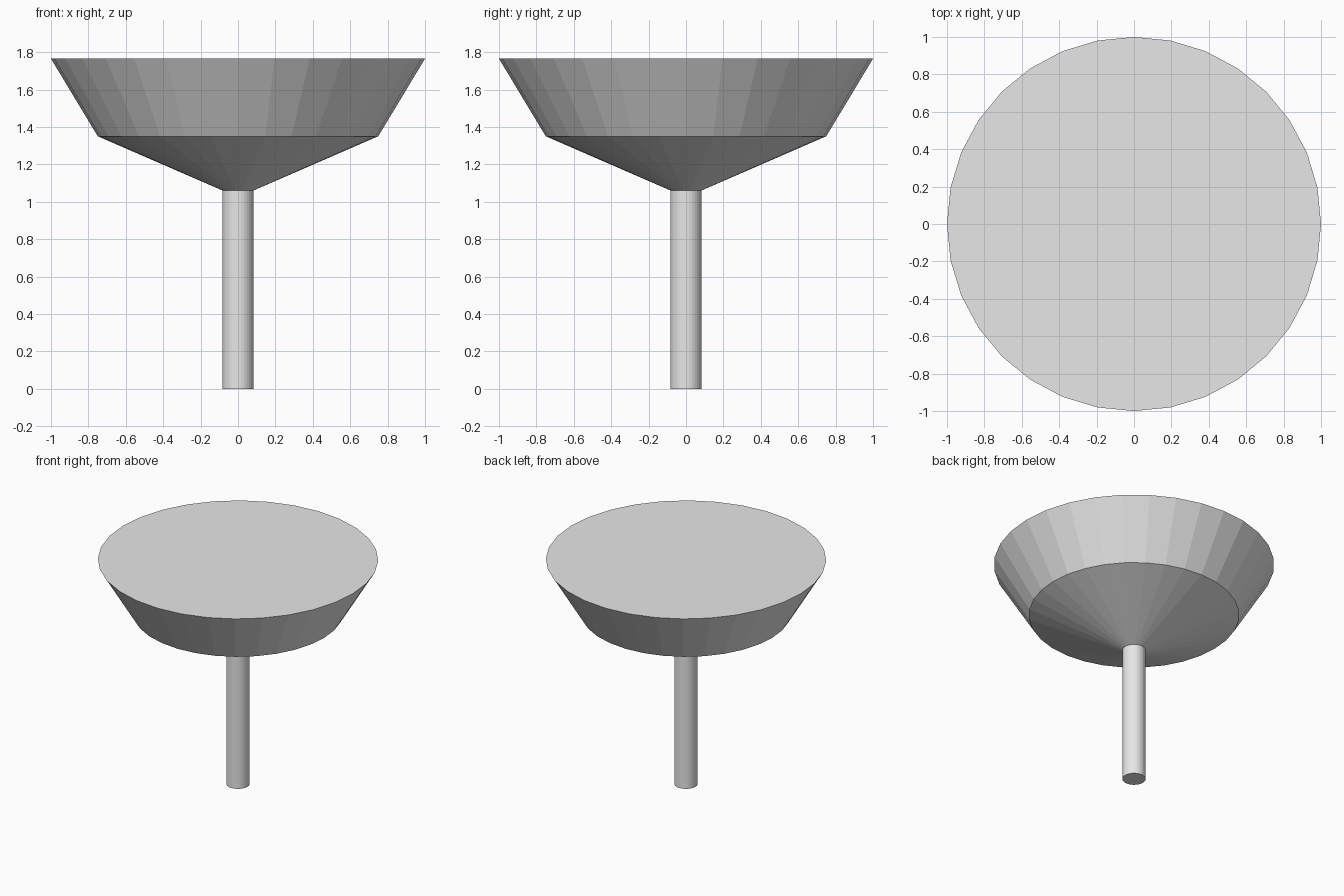
import bpy
import bmesh
from math import cos, sin, tau

SIDES = 32

cube = bpy.data.objects.get("Cube")
if cube:
    bpy.data.objects.remove(cube, do_unlink=True)

# Single plain grey for every part
grey = bpy.data.materials.new("light_grey")
grey.use_nodes = True
grey.diffuse_color = (0.8, 0.8, 0.8, 1)
grey.node_tree.nodes["Principled BSDF"].inputs["Base Color"].default_value = grey.diffuse_color


def lathe(name, profile):
    """Turn a bottom-to-top (radius, height) profile into a closed faceted solid."""
    bm = bmesh.new()
    rings = [[bm.verts.new((r * cos(tau * i / SIDES), r * sin(tau * i / SIDES), z))
              for i in range(SIDES)] for r, z in profile]
    for low, high in zip(rings, rings[1:]):
        for i in range(SIDES):
            j = (i + 1) % SIDES
            bm.faces.new((low[i], low[j], high[j], high[i]))
    bm.faces.new(rings[0][::-1])
    bm.faces.new(rings[-1])
    mesh = bpy.data.meshes.new(name)
    bm.to_mesh(mesh)
    bm.free()
    mesh.materials.append(grey)
    obj = bpy.data.objects.new(name, mesh)
    bpy.context.collection.objects.link(obj)
    return obj


# Round post
lathe("stem", [(0.083, 0), (0.083, 1.06)])

# Flared head: shallow cone below, steeper wall above, flat top
lathe("head", [(0.083, 1.06), (0.75, 1.35), (1, 1.765)])
